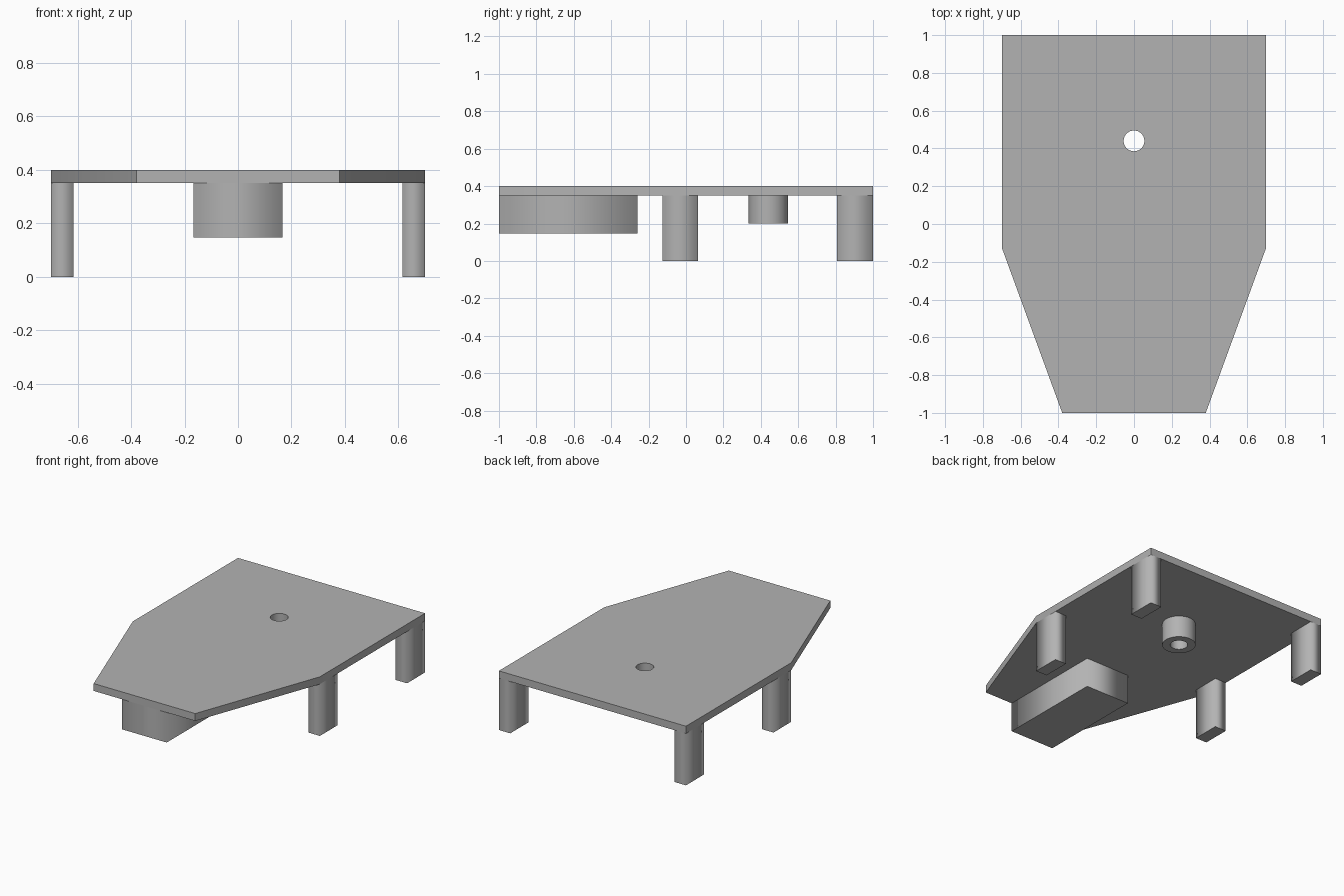
import bpy
import bmesh
from math import cos, sin, pi, radians

cube = bpy.data.objects.get("Cube")
if cube:
    bpy.data.objects.remove(cube, do_unlink=True)

grey = bpy.data.materials.new("plain grey")
grey.use_nodes = True
GREY = (0.45, 0.45, 0.45, 1)
grey.diffuse_color = GREY
grey.node_tree.nodes["Principled BSDF"].inputs["Base Color"].default_value = GREY


def circle(y, radius, sides=48):
    return [(radius * cos(2 * pi * i / sides), y + radius * sin(2 * pi * i / sides))
            for i in range(sides)]


def rectangle(x0, x1, y0, y1):
    return [(x0, y0), (x1, y0), (x1, y1), (x0, y1)]


def extrude_outlines(name, outlines, z0, z1):
    """Solid prism from an outer outline and optional hole outlines."""
    curve = bpy.data.curves.new(name, "CURVE")
    curve.dimensions = "2D"
    curve.fill_mode = "BOTH"
    curve.extrude = (z1 - z0) / 2
    for points in outlines:
        spline = curve.splines.new("POLY")
        spline.points.add(len(points) - 1)
        for point, (x, y) in zip(spline.points, points):
            point.co = (x, y, 0, 1)
        spline.use_cyclic_u = True
    helper = bpy.data.objects.new(name + " outline", curve)
    bpy.context.collection.objects.link(helper)
    bpy.context.view_layer.update()
    mesh = bpy.data.meshes.new_from_object(
        helper.evaluated_get(bpy.context.evaluated_depsgraph_get()))
    bpy.data.objects.remove(helper, do_unlink=True)
    bpy.data.curves.remove(curve)

    # Weld caps to walls and move the prism to its height
    bm = bmesh.new()
    bm.from_mesh(mesh)
    bmesh.ops.remove_doubles(bm, verts=bm.verts, dist=0.0001)
    bmesh.ops.recalc_face_normals(bm, faces=bm.faces)
    bmesh.ops.translate(bm, verts=bm.verts, vec=(0, 0, (z0 + z1) / 2))
    bm.to_mesh(mesh)
    bm.free()
    mesh.materials.clear()
    mesh.materials.append(grey)
    mesh.name = name
    obj = bpy.data.objects.new(name, mesh)
    bpy.context.collection.objects.link(obj)
    return obj


def smooth(obj):
    bpy.ops.object.select_all(action="DESELECT")
    obj.select_set(True)
    bpy.context.view_layer.objects.active = obj
    bpy.ops.object.shade_smooth_by_angle(angle=radians(30))


HALF_WIDTH, UNDERSIDE, TOP = 0.7, 0.35, 0.4
HOLE_Y = 0.44
hole = circle(HOLE_Y, 0.055)

# Tapered top plate with a round hole
right_edge = [(0.38, -1), (HALF_WIDTH, -0.125), (HALF_WIDTH, 1)]
outline = right_edge + [(-x, y) for x, y in reversed(right_edge)]
smooth(extrude_outlines("top_plate", [outline, hole], UNDERSIDE, TOP))

# Hollow boss under the hole
smooth(extrude_outlines("boss", [circle(HOLE_Y, 0.105), hole], 0.2, UNDERSIDE))

# Block under the narrow front end
extrude_outlines("front_block", [rectangle(-0.167, 0.167, -1, -0.26)], 0.147, UNDERSIDE)

# Four legs flush with the long sides
for side, sign in (("left", 1), ("right", -1)):
    xs = sorted((sign * 0.615, sign * HALF_WIDTH))
    for end, y0, y1 in (("front", -0.125, 0.065), ("back", 0.807, 1)):
        extrude_outlines(f"{end}_{side}_leg", [rectangle(*xs, y0, y1)], 0, UNDERSIDE)
